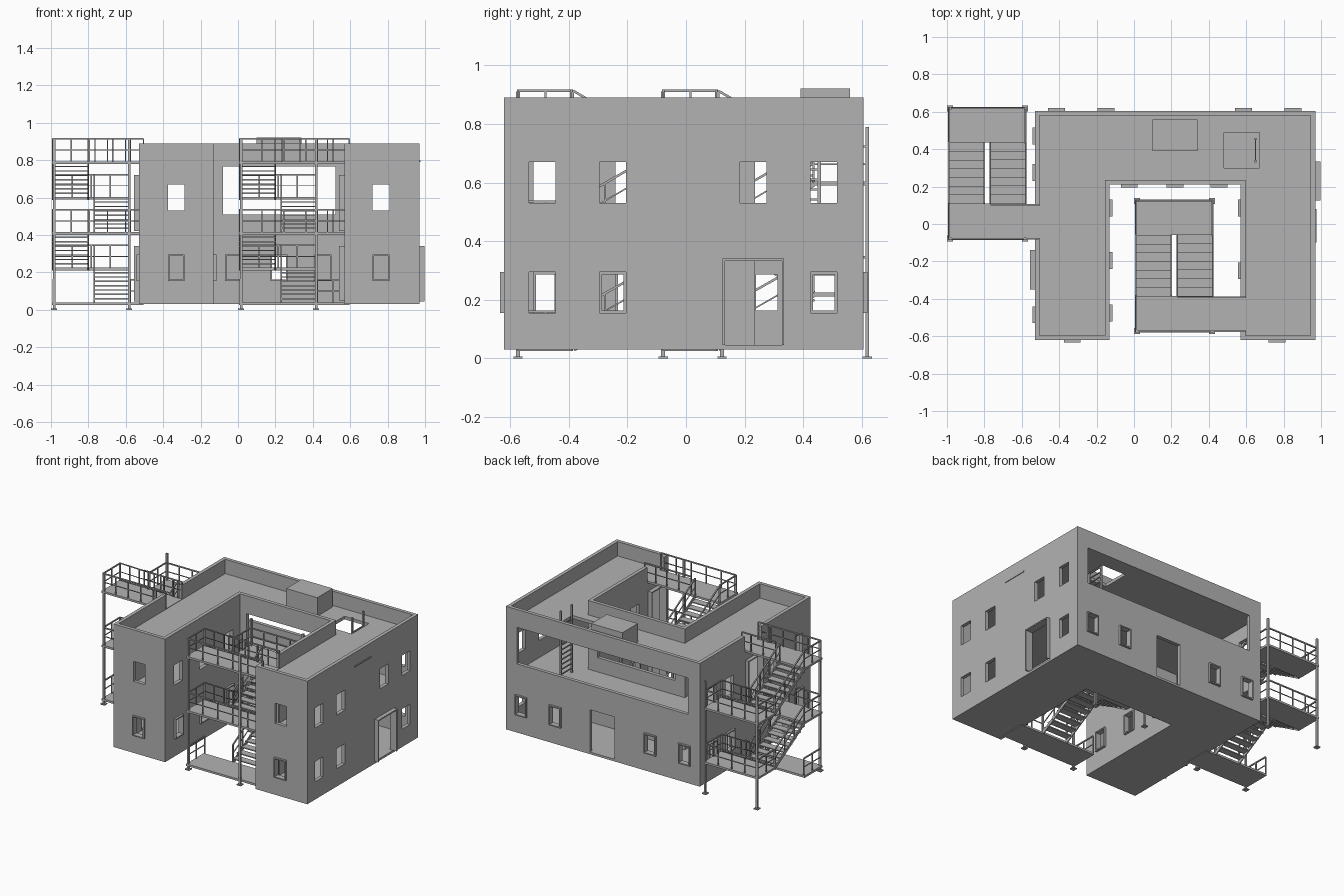
import bpy, bmesh
from mathutils import Vector, Matrix

if "Cube" in bpy.data.objects:
    bpy.data.objects.remove(bpy.data.objects["Cube"])

grey = bpy.data.materials.new("plain_grey")
grey.diffuse_color = (0.45, 0.45, 0.45, 1)
grey.use_nodes = True
grey.node_tree.nodes["Principled BSDF"].inputs["Base Color"].default_value = grey.diffuse_color


def finish(bm, name):
    bmesh.ops.recalc_face_normals(bm, faces=bm.faces)
    me = bpy.data.meshes.new(name)
    bm.to_mesh(me)
    bm.free()
    me.materials.append(grey)
    ob = bpy.data.objects.new(name, me)
    bpy.context.collection.objects.link(ob)
    return ob


def box(bm, x0, x1, y0, y1, z0, z1):
    m = Matrix.Translation(((x0 + x1) / 2, (y0 + y1) / 2, (z0 + z1) / 2))
    m = m @ Matrix.Diagonal((abs(x1 - x0), abs(y1 - y0), abs(z1 - z0), 1))
    bmesh.ops.create_cube(bm, size=1, matrix=m)


def bar(bm, a, b, t=0.007, h=None):
    """Square bar between two points."""
    a, b = Vector(a), Vector(b)
    d = b - a
    m = Matrix.Translation((a + b) / 2) @ d.to_track_quat('Z', 'Y').to_matrix().to_4x4()
    bmesh.ops.create_cube(bm, size=1, matrix=m @ Matrix.Diagonal((t, h or t, d.length, 1)))


def u_prism(inset, z0, z1, name):
    """U-shaped block, inset from the outer walls."""
    i = inset
    pts = [(-.53 + i, -.62 + i), (-.13 - i, -.62 + i), (-.13 - i, .21 + i), (.57 + i, .21 + i),
           (.57 + i, -.62 + i), (.97 - i, -.62 + i), (.97 - i, .605 - i), (-.53 + i, .605 - i)]
    bm = bmesh.new()
    f = bm.faces.new([bm.verts.new((x, y, z0)) for x, y in pts])
    r = bmesh.ops.extrude_face_region(bm, geom=[f])
    bmesh.ops.translate(bm, vec=(0, 0, z1 - z0), verts=[v for v in r['geom'] if isinstance(v, bmesh.types.BMVert)])
    return finish(bm, name)


def cut(ob, cutter):
    cutter.hide_render = True
    m = ob.modifiers.new("cut", 'BOOLEAN')
    m.operation, m.solver, m.object = 'DIFFERENCE', 'EXACT', cutter
    bpy.context.view_layer.objects.active = ob
    bpy.ops.object.modifier_apply(modifier=m.name)
    bpy.data.objects.remove(cutter)


# U-shaped building, hollowed per floor, with roof parapet
T = 0.025
building = u_prism(0, 0.03, 0.89, "building_shell")
for z0, z1 in ((.045, .39), (.41, .768), (.79, 1.0)):
    cut(building, u_prism(T, z0, z1, "room_cutter"))

# Openings: (wall axis, wall position, outward direction, centre, width, bottom, top, frame depth)
LO, UP = (.155, .295), (.53, .67)
ops = []


def windows(axis, pos, out, centres, floors=(LO, UP)):
    for c in centres:
        for f in floors:
            ops.append((axis, pos, out, c, .09, *f, .014 if f == LO else 0))


windows('y', -.62, -1, (-.33, .765))
windows('y', .605, 1, (-.415, -.15, .585, .85), (LO,))
windows('y', .21, -1, (-.025, .22, .455), (LO,))
windows('x', -.53, -1, (-.485, .275, .47))
windows('x', -.53, -1, (-.2,), (UP,))
windows('x', -.13, 1, (-.475, -.195, .085))
windows('x', .57, -1, (-.25, .085))
for c in (-.49, -.25, .47):
    for f in (LO, UP):
        ops.append(('x', .97, 1, c, .09, *f, 0))
windows('x', .97, 1, (.23,), (UP,))
ops += [('x', .97, 1, .23, .21, .045, .34, .028),       # side door
        ('x', -.53, -1, -.245, .21, .045, .34, .025),   # left ground door
        ('x', -.53, -1, .015, .17, .42, .72, .025),     # left landing door
        ('x', .57, -1, -.48, .17, .42, .72, .03),       # courtyard landing doors
        ('x', .57, -1, -.48, .17, .05, .34, .03),
        ('y', .605, 1, .225, .19, .045, .34, 0),        # back door
        ('y', .605, 1, .222, 1.325, .51, .765, 0),      # wide back balcony opening
        ('y', .21, -1, .22, .6, .51, .765, 0),          # wide courtyard opening
        ('x', -.53, -1, .015, .185, .79, .95, 0),       # parapet gaps at landings
        ('x', .57, -1, -.48, .185, .79, .95, 0)]


def wall_box(bm, axis, p0, p1, c0, c1, z0, z1):
    if axis == 'x':
        box(bm, p0, p1, c0, c1, z0, z1)
    else:
        box(bm, c0, c1, p0, p1, z0, z1)


holes, frames = bmesh.new(), bmesh.new()
for axis, pos, out, c, w, z0, z1, depth in ops:
    wall_box(holes, axis, pos + out * .01, pos - out * (T + .01), c - w / 2, c + w / 2, z0, z1)
    if depth:
        a, b, p0, p1, t = c - w / 2, c + w / 2, pos + out * depth, pos - out * T, .008
        wall_box(frames, axis, p0, p1, a, a + t, z0, z1)
        wall_box(frames, axis, p0, p1, b - t, b, z0, z1)
        wall_box(frames, axis, p0, p1, a + t, b - t, z1 - t, z1)
        if z0 > .1 and z1 < .4:
            wall_box(frames, axis, p0, p1, a + t, b - t, z0, z0 + t)
box(holes, .48, .67, .30, .49, .75, .82)                # roof hatch
cut(building, finish(holes, "opening_cutter"))
finish(frames, "window_and_door_frames")

# Roof unit and side ledge
bm = bmesh.new()
box(bm, .10, .34, .39, .56, .79, .92)
finish(bm, "roof_unit")
bm = bmesh.new()
box(bm, .965, .975, -.10, .08, .79, .798)
finish(bm, "side_ledge")

# Hatch ladder
bm = bmesh.new()
for y in (.335, .455):
    bar(bm, (.65, y, .41), (.65, y, .885), .012)
for k in range(11):
    bar(bm, (.65, .335, .44 + k * .034), (.65, .455, .44 + k * .034), .007)
finish(bm, "hatch_ladder")

W, D, LY, HY = .42, .71, .195, .52                      # stair width, depth, landing edges
FLOORS, HALF = (.04, .415, .793), (.225, .603)


def rail(bm, a, b, n, h=.12):
    """Railing with top bar, middle bar and n+1 uprights."""
    a, b, up = Vector(a), Vector(b), Vector((0, 0, h))
    bar(bm, a + up, b + up, .008)
    bar(bm, a + up / 2, b + up / 2, .005)
    for k in range(n + 1):
        p = a.lerp(b, k / n)
        bar(bm, p, p + up, .007)


def stair(ox, oy, ext, name):
    parts = {k: bmesh.new() for k in ("posts", "landings", "flights", "railings")}
    e = .007
    # Corner posts on foot plates
    for x in (e + .005, W - e):
        for y, top in ((e, .91), (D - e, .79)):
            bar(parts["posts"], (x, y, 0), (x, y, top), .013)
            box(parts["posts"], x - .016, x + .016, y - .016, y + .016, 0, .007)
    # Floor landings and half landings
    r = parts["railings"]
    for i, z in enumerate(FLOORS):
        box(parts["landings"], 0, W, 0, LY, z - .014, z)
        box(parts["landings"], W, ext, .005, LY - .005, z - .014, z)
        rail(r, (e, e, z), (e, LY, z), 2)
        if i:
            rail(r, (e, e, z), (ext, e, z), 5)
        rail(r, (W, LY - e, z), (ext, LY - e, z), 1 if ext < .55 else 2)
    rail(r, (W / 2 + .02, LY - e, FLOORS[2]), (W, LY - e, FLOORS[2]), 2)
    for z in HALF:
        box(parts["landings"], 0, W, HY, D, z - .014, z)
        rail(r, (e, HY, z), (e, D - e, z), 2)
        rail(r, (W - e, HY, z), (W - e, D - e, z), 2)
        rail(r, (e, D - e, z), (W - e, D - e, z), 4)
    # Flights with treads, stringers and sloped rails
    for i in range(2):
        for x0, x1, ya, yb, za, zb in ((.222, W, LY, HY, FLOORS[i], HALF[i]),
                                       (0, .198, HY, LY, HALF[i], FLOORS[i + 1])):
            n = 7
            s = 1 if yb > ya else -1
            for k in range(n):
                y = ya + (yb - ya) * k / n
                z = za + (zb - za) * (k + 1) / (n + 1)
                box(parts["flights"], x0, x1, y, y + s * .05, z - .007, z)
            for x in (x0 + .004, x1 - .004):
                bar(parts["flights"], (x, ya, za - .006), (x, yb, zb - .006), .007, .022)
                rail(r, (x, ya, za), (x, yb, zb), 3)
    for k, bm in parts.items():
        bmesh.ops.translate(bm, vec=(ox, oy, 0), verts=bm.verts)
        finish(bm, name + "_" + k)


stair(-.995, -.085, .49, "side_stair")
stair(.005, -.58, .59, "courtyard_stair")
